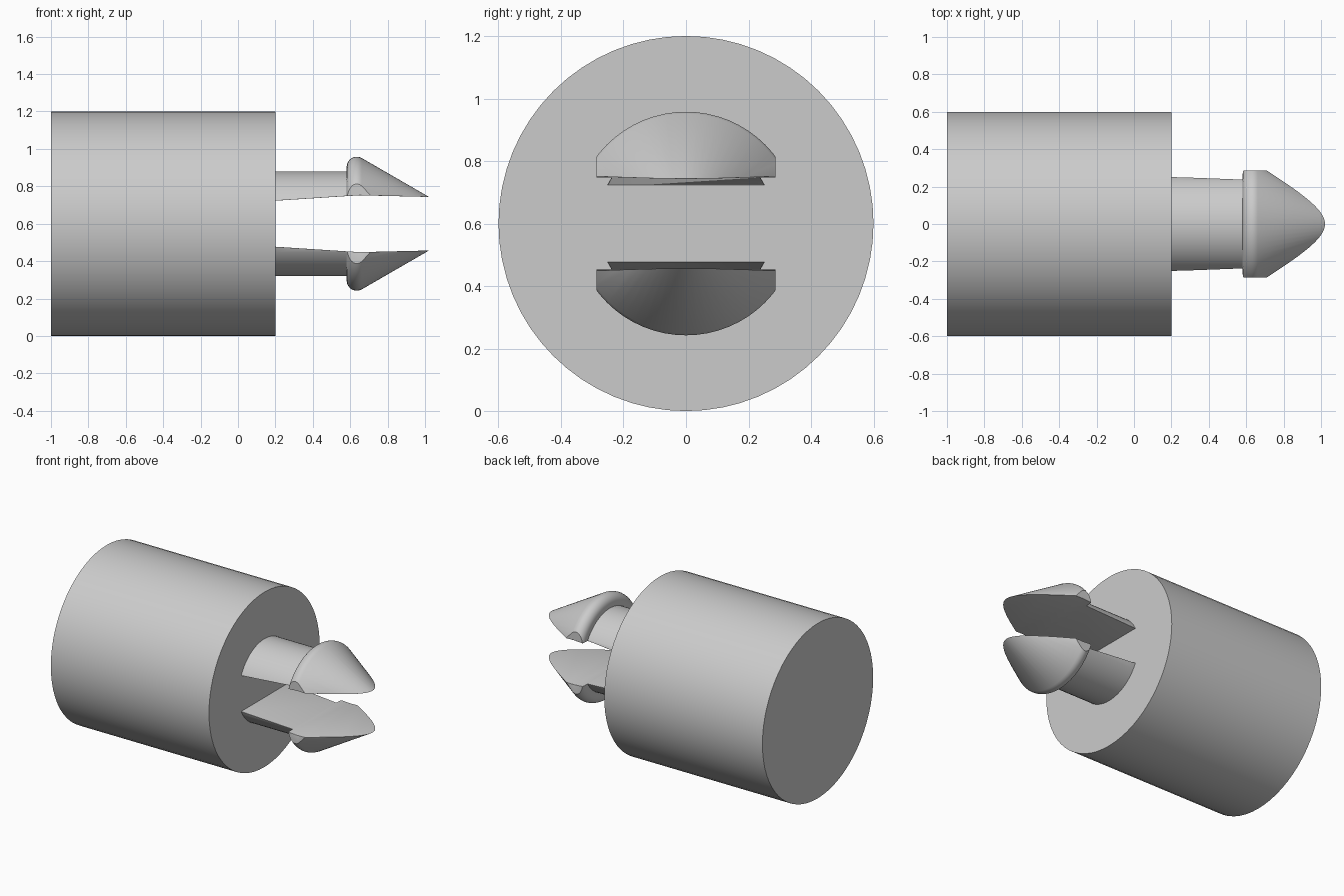
import bpy, bmesh
from math import sin, cos, pi, radians
from mathutils import Matrix, Vector

default = bpy.data.objects.get("Cube")
if default:
    bpy.data.objects.remove(default, do_unlink=True)

AXIS_Z = 0.6
SIDES = 64

grey = bpy.data.materials.new("light grey plastic")
grey.use_nodes = True
colour = (0.6, 0.6, 0.6, 1)
grey.diffuse_color = colour
grey.node_tree.nodes["Principled BSDF"].inputs["Base Color"].default_value = colour


def add_object(name, bm):
    mesh = bpy.data.meshes.new(name)
    bm.to_mesh(mesh)
    bm.free()
    obj = bpy.data.objects.new(name, mesh)
    bpy.context.collection.objects.link(obj)
    return obj


def finish(obj):
    obj.data.materials.clear()
    obj.data.materials.append(grey)
    obj.location.z = AXIS_Z
    bpy.ops.object.select_all(action="DESELECT")
    obj.select_set(True)
    bpy.context.view_layer.objects.active = obj
    bpy.ops.object.shade_smooth_by_angle(angle=radians(35))


def revolve(profile):
    """Solid of revolution about x from (x, radius) points."""
    bm = bmesh.new()
    rings = []
    for x, r in profile:
        rings.append([bm.verts.new((x, r * cos(2 * pi * i / SIDES), r * sin(2 * pi * i / SIDES)))
                      for i in range(SIDES)])
    for a, b in zip(rings, rings[1:]):
        for i in range(SIDES):
            j = (i + 1) % SIDES
            bm.faces.new((a[i], a[j], b[j], b[i]))
    bm.faces.new(rings[0])
    bm.faces.new(rings[-1])
    bmesh.ops.recalc_face_normals(bm, faces=bm.faces)
    return bm


def prism(outline, half_width):
    """Outline in the xz plane extruded along y."""
    bm = bmesh.new()
    face = bm.faces.new([bm.verts.new((x, -half_width, z)) for x, z in outline])
    side = bmesh.ops.extrude_face_region(bm, geom=[face])["geom"]
    bmesh.ops.translate(bm, vec=(0, 2 * half_width, 0),
                        verts=[v for v in side if isinstance(v, bmesh.types.BMVert)])
    bmesh.ops.recalc_face_normals(bm, faces=bm.faces)
    return bm


# Main cylinder body
finish(add_object("body", revolve([(-1, 0.6), (0.2, 0.6)])))

# Barbed pin profile: stem, rounded shoulder, conical nose
shoulder = [(0.635 + 0.054 * cos(radians(a)), 0.304 + 0.054 * sin(radians(a)))
            for a in range(180, 55, -12)]
pin_profile = [(0.19, 0.28), (0.58, 0.28)] + shoulder + [(1.2, 0.04)]

# The inner faces of the prongs flare slightly; the flanks are cut flat
prong_outline = [(0, 0.11), (0.65, 0.152), (1.4, 0.134), (1.4, 0.6), (0, 0.6)]


def prong(name, side):
    pin = add_object(name, revolve(pin_profile))
    cutter = add_object("prong_cutter", prism(prong_outline, 0.287))
    cutter.hide_render = True
    mod = pin.modifiers.new("split", "BOOLEAN")
    mod.operation = "INTERSECT"
    mod.solver = "EXACT"
    mod.object = cutter
    graph = bpy.context.evaluated_depsgraph_get()
    cut = bpy.data.meshes.new_from_object(pin.evaluated_get(graph))
    pin.modifiers.clear()
    bpy.data.objects.remove(cutter, do_unlink=True)

    # Round the rim of the inner face
    bm = bmesh.new()
    bm.from_mesh(cut)
    bmesh.ops.remove_doubles(bm, verts=bm.verts, dist=0.0005)
    bm.normal_update()
    inner = {f for f in bm.faces if f.normal.z < -0.9}
    rim = [e for e in bm.edges if len(e.link_faces) == 2
           and sum(f in inner for f in e.link_faces) == 1]
    bmesh.ops.bevel(bm, geom=rim, offset=0.016, offset_type="OFFSET", segments=3,
                    profile=0.5, affect="EDGES", clamp_overlap=True)
    if side < 0:
        bmesh.ops.transform(bm, matrix=Matrix.Scale(-1, 4, Vector((0, 0, 1))), verts=bm.verts)
        bmesh.ops.reverse_faces(bm, faces=bm.faces)
    bm.to_mesh(pin.data)
    bm.free()
    finish(pin)


prong("upper_prong", 1)
prong("lower_prong", -1)
